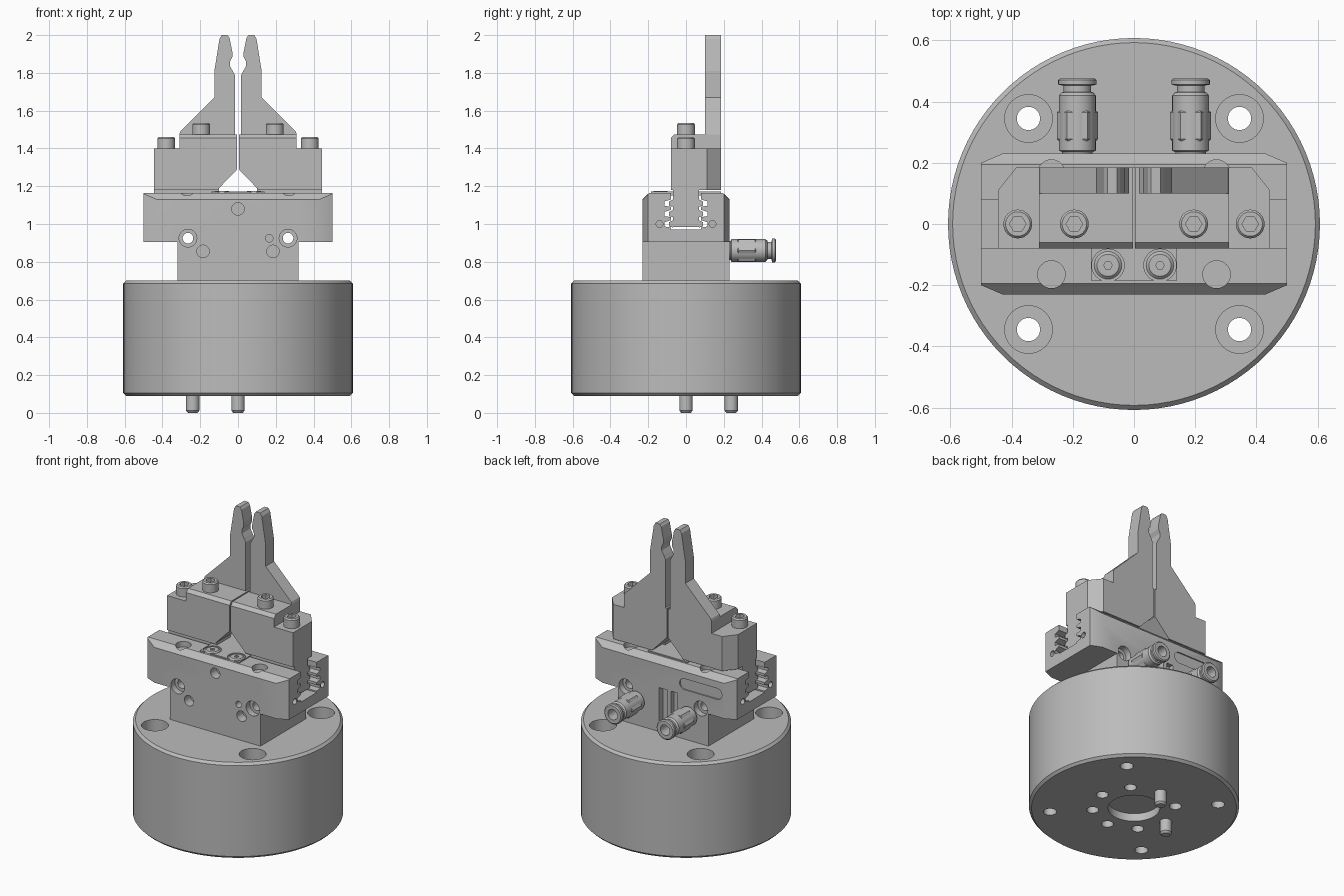
import bpy, bmesh
from math import cos, sin, pi, radians
from mathutils import Vector

if "Cube" in bpy.data.objects:
    bpy.data.objects.remove(bpy.data.objects["Cube"])

grey = bpy.data.materials.new("metal_grey")
grey.use_nodes = True
grey.diffuse_color = (0.5, 0.5, 0.5, 1)
grey.node_tree.nodes["Principled BSDF"].inputs["Base Color"].default_value = (0.5, 0.5, 0.5, 1)


def place(axis, u, v, h):
    """Map profile coordinates u, v and height h along an axis to x, y, z."""
    return Vector({"x": (h, u, v), "y": (u, h, v), "z": (u, v, h)}[axis])


def loft(name, rings):
    """Solid from a stack of equal rings, capped at both ends."""
    bm = bmesh.new()
    loops = [[bm.verts.new(p) for p in ring] for ring in rings]
    n = len(loops[0])
    for a, b in zip(loops, loops[1:]):
        for i in range(n):
            bm.faces.new((a[i], a[(i + 1) % n], b[(i + 1) % n], b[i]))
    bm.faces.new(loops[0])
    bm.faces.new(loops[-1])
    bmesh.ops.recalc_face_normals(bm, faces=bm.faces)
    mesh = bpy.data.meshes.new(name)
    bm.to_mesh(mesh)
    bm.free()
    mesh.materials.append(grey)
    ob = bpy.data.objects.new(name, mesh)
    bpy.context.collection.objects.link(ob)
    return ob


def prism(name, axis, pts, a, b):
    return loft(name, [[place(axis, u, v, h) for u, v in pts] for h in (a, b)])


def box(name, x0, x1, y0, y1, z0, z1):
    return prism(name, "z", [(x0, y0), (x1, y0), (x1, y1), (x0, y1)], z0, z1)


def turned(name, axis, centre, profile, n=48):
    """Round part from (radius, height) pairs along an axis."""
    u, v = centre
    return loft(name, [[place(axis, u + r * cos(2 * pi * i / n), v + r * sin(2 * pi * i / n), h)
                        for i in range(n)] for r, h in profile])


def rod(axis, centre, r, a, b, n=32):
    return turned("rod", axis, centre, [(r, a), (r, b)], n)


def combine(ob, other, op="DIFFERENCE"):
    mod = ob.modifiers.new("cut", "BOOLEAN")
    mod.operation, mod.solver, mod.object = op, "EXACT", other
    bpy.context.view_layer.objects.active = ob
    bpy.ops.object.modifier_apply(modifier=mod.name)
    bpy.data.objects.remove(other)


def hole(ob, *args):
    combine(ob, rod(*args))


def smooth(ob):
    bpy.ops.object.select_all(action="DESELECT")
    ob.select_set(True)
    bpy.context.view_layer.objects.active = ob
    bpy.ops.object.shade_smooth_by_angle(angle=radians(25))


# Round base with bolt holes, centre recess and a ring of holes underneath
base = turned("base", "z", (0, 0), [(0.593, 0.09), (0.608, 0.105), (0.608, 0.685), (0.593, 0.70)], 96)
for sx in (-1, 1):
    for sy in (-1, 1):
        c = (sx * 0.345, sy * 0.345)
        hole(base, "z", c, 0.038, 0, 0.8)
        hole(base, "z", c, 0.078, 0.45, 0.8)
hole(base, "z", (0, 0), 0.15, 0, 0.14, 64)
for k in range(8):
    if k not in (2, 4):
        hole(base, "z", (0.24 * cos(k * pi / 4), 0.24 * sin(k * pi / 4)), 0.035, 0, 0.2)
smooth(base)

# Locating pins
for name, c in (("right_pin", (-0.24, 0)), ("back_pin", (0, 0.24))):
    smooth(turned(name, "z", c, [(0.025, 0), (0.035, 0.012), (0.035, 0.12)], 32))

# Gripper body: wide head with cut corners on a narrower block
E, C = 0.5, 0.43
body = prism("gripper_body", "z", [(-C, -0.23), (C, -0.23), (E, -0.2), (E, 0.2),
                                   (C, 0.23), (-C, 0.23), (-E, 0.2), (-E, -0.2)], 0.905, 1.165)
combine(body, prism("shape", "x", [(-0.23, 0.9), (0.23, 0.9), (0.23, 1.13), (0.195, 1.165),
                                   (-0.195, 1.165), (-0.23, 1.13)], -1, 1), "INTERSECT")
combine(body, box("block", -0.32, 0.32, -0.23, 0.23, 0.70, 0.93), "UNION")


def toothed(neck, tip, bottom, top):
    """Half outline with three teeth, mirrored into a closed profile."""
    half = [(neck, top)]
    for z in (1.105, 1.05, 0.995):
        half += [(neck, z + 0.025), (tip, z + 0.014), (tip, z - 0.008), (neck, z - 0.014)]
    half.append((neck, bottom))
    return half + [(-y, z) for y, z in reversed(half)]


combine(body, prism("slot", "x", toothed(0.08, 0.115, 0.972, 1.3), -1, 1))
hole(body, "y", (0, 1.08), 0.033, -0.3, -0.17)
hole(body, "y", (0.165, 0.925), 0.02, -0.3, -0.17)
for s in (-1, 1):
    hole(body, "y", (s * 0.265, 0.925), 0.028, -0.5, 0.5)
    hole(body, "y", (s * 0.265, 0.925), 0.047, -0.5, -0.19)
    hole(body, "y", (s * 0.265, 0.925), 0.047, 0.19, 0.5)
    hole(body, "y", (s * 0.185, 0.855), 0.033, -0.5, -0.17)
    for t in (-1, 1):
        hole(body, "z", (s * 0.27, t * 0.165), 0.045, 1.13, 1.3)
        hole(body, "x", (t * 0.14, 1.0), 0.018, s * 0.45, s * 0.6)
# Sensor grooves and rounded label recess on the back
combine(body, box("groove", -0.03, 0.03, 0.19, 0.3, 0.73, 0.98))
combine(body, box("groove", -0.1, -0.055, 0.2, 0.3, 0.84, 0.98))
label = [(cx + 0.035 * cos(a), 1.05 + 0.035 * sin(a)) for cx, start in ((-0.15, -pi / 2), (-0.38, pi / 2))
         for a in [start + i * pi / 8 for i in range(9)]]
combine(body, prism("label", "y", label, 0.222, 0.3))
smooth(body)

# Cover plate between the jaws with two flush screws
cover = box("cover_plate", -0.14, 0.14, -0.185, 0.185, 1.15, 1.172)
for s in (-1, 1):
    hole(cover, "z", (s * 0.085, -0.135), 0.053, 1.162, 1.3)
    screw = turned("cover_screw", "z", (s * 0.085, -0.135), [(0.045, 1.155), (0.045, 1.165), (0.036, 1.174)], 32)
    hole(screw, "z", (s * 0.085, -0.135), 0.014, 1.16, 1.2, 6)
    smooth(screw)
smooth(cover)


def cap_screw(name, x, z):
    ob = turned(name, "z", (x, 0), [(0.047, z - 0.02), (0.047, z + 0.05), (0.04, z + 0.058)], 32)
    hole(ob, "z", (x, 0), 0.027, z + 0.025, z + 0.1, 6)
    smooth(ob)


for s, side in ((1, "left"), (-1, "right")):
    def flip(pts):
        return [(s * x, v) for x, v in pts]

    # Toothed carrier sliding in the body
    prism(side + "_carrier", "x", toothed(0.068, 0.09, 0.985, 1.19), s * 0.1, s * 0.445)

    # Stepped jaw block, cut at the back corner and front top edge
    jaw = prism(side + "_jaw", "y", flip([(0.004, 1.29), (0.11, 1.18), (0.445, 1.18), (0.445, 1.40),
                                          (0.31, 1.40), (0.31, 1.475), (0.004, 1.475)]), -0.08, 0.185)
    combine(jaw, prism("corner", "z", flip([(0.445, 0.11), (0.5, 0.11), (0.5, 0.25),
                                            (0.385, 0.25), (0.385, 0.185)]), 1, 1.6))
    combine(jaw, prism("edge", "x", [(-0.1, 1.455), (-0.08, 1.455), (-0.06, 1.475),
                                     (-0.06, 1.5), (-0.1, 1.5)], -1, 1))

    # Tapered finger with a gripping notch near the tip
    prism(side + "_finger", "y", flip([
        (0.016, 1.475), (0.31, 1.475), (0.306, 1.49), (0.125, 1.67), (0.125, 1.81), (0.098, 1.98),
        (0.086, 2.0), (0.056, 2.0), (0.045, 1.985), (0.03, 1.91), (0.03, 1.885), (0.042, 1.86),
        (0.042, 1.835), (0.028, 1.81), (0.016, 1.785)]), 0.10, 0.185)

    cap_screw(side + "_outer_screw", s * 0.38, 1.402)
    cap_screw(side + "_inner_screw", s * 0.195, 1.477)

    # Push-in air fitting on the back
    c = (s * 0.185, 0.86)
    fitting = turned(side + "_air_fitting", "y", c, [
        (0.05, 0.21), (0.05, 0.235), (0.06, 0.24), (0.06, 0.42), (0.052, 0.43), (0.045, 0.432),
        (0.045, 0.452), (0.063, 0.456), (0.063, 0.47), (0.056, 0.476)], 32)
    hole(fitting, "y", c, 0.033, 0.3, 0.6)
    smooth(fitting)
    turned(side + "_fitting_hex", "y", c, [(0.062, 0.272), (0.067, 0.278), (0.067, 0.365), (0.062, 0.37)], 6)
